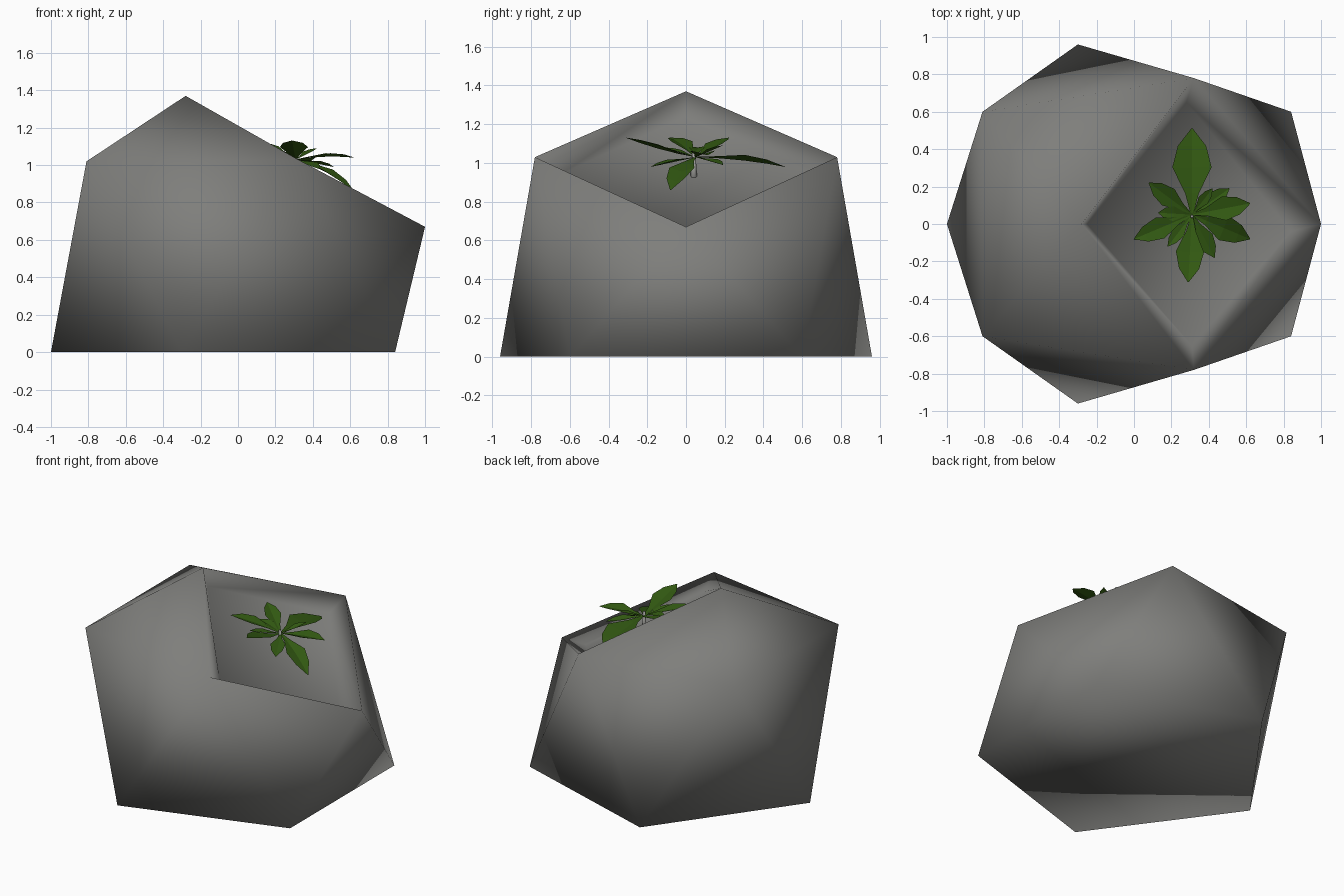
import bpy, bmesh
from mathutils import Vector

if "Cube" in bpy.data.objects:
    bpy.data.objects.remove(bpy.data.objects["Cube"])


def material(name, rgb):
    m = bpy.data.materials.new(name)
    m.diffuse_color = (*rgb, 1)
    m.use_nodes = True
    m.node_tree.nodes["Principled BSDF"].inputs["Base Color"].default_value = m.diffuse_color
    return m


stone = material("stone grey", (0.21, 0.21, 0.20))
leaf_green = material("leaf green", (0.032, 0.10, 0.006))
stem_grey = material("stem grey", (0.36, 0.36, 0.34))


def finish(name, bm, mat, smooth):
    me = bpy.data.meshes.new(name)
    bm.to_mesh(me)
    bm.free()
    me.materials.append(mat)
    for p in me.polygons:
        p.use_smooth = smooth
    ob = bpy.data.objects.new(name, me)
    bpy.context.collection.objects.link(ob)
    return ob


# Faceted planter: pentagon base, upper ring, tilted diamond opening
bm = bmesh.new()
base = [bm.verts.new(p) for p in
        [(-1, 0, 0), (-0.3, -0.96, 0), (0.84, -0.6, 0), (0.84, 0.6, 0), (-0.3, 0.96, 0)]]
ring = [bm.verts.new(p) for p in
        [(-0.81, -0.6, 1.02), (0.32, -0.78, 1.03), (1, 0, 0.67),
         (0.32, 0.78, 1.03), (-0.81, 0.6, 1.02)]]
apex = bm.verts.new((-0.28, 0, 1.37))
bm.faces.new(base[::-1])
for i in range(5):
    j = (i + 1) % 5
    bm.faces.new((base[i], base[j], ring[i]))
    bm.faces.new((base[j], ring[j], ring[i]))
for a, b in ((0, 1), (3, 4), (4, 0)):
    bm.faces.new((ring[a], ring[b], apex))

# Recess: sloping walls down to a tilted floor
rim = [apex, ring[1], ring[2], ring[3]]
floor = [bm.verts.new(p) for p in
         [(-0.25, 0, 1.24), (0.31, -0.65, 0.94), (0.84, -0.04, 0.645), (0.28, 0.65, 0.94)]]
for i in range(4):
    j = (i + 1) % 4
    bm.faces.new((rim[i], rim[j], floor[j], floor[i]))
bm.faces.new(floor)
bmesh.ops.recalc_face_normals(bm, faces=bm.faces)
finish("planter", bm, stone, True)

# Stem: thin tapered stalk
bm = bmesh.new()
bmesh.ops.create_cone(bm, cap_ends=True, segments=6, radius1=0.02, radius2=0.008, depth=0.16)
bmesh.ops.translate(bm, verts=bm.verts, vec=(0.31, 0.04, 0.98))
finish("stem", bm, stem_grey, True)


# Leaves: pointed blades folded along the midrib
def add_leaf(bm, tip, width, lift):
    root = Vector((0.31, 0.05, 1.03))
    tip = Vector(tip)
    along = tip - root
    side = along.cross(Vector((0, 0, 1))).normalized()
    rows = []
    for t, w in ((0, 0.06), (0.25, 0.35), (0.55, 1), (0.8, 0.72), (1, 0.04)):
        mid = root + along * t + Vector((0, 0, lift * 4 * t * (1 - t)))
        edge = side * (width * w / 2)
        up = Vector((0, 0, width * w * 0.14))
        rows.append([bm.verts.new(p) for p in (mid - edge + up, mid, mid + edge + up)])
    for r, s in zip(rows, rows[1:]):
        for k in range(2):
            bm.faces.new((r[k], r[k + 1], s[k + 1], s[k]))


bm = bmesh.new()
for tip, width, lift in (
        ((0.31, 0.51, 0.98), 0.21, 0.01),
        ((0.29, -0.31, 1.13), 0.15, -0.01),
        ((0.00, -0.08, 1.13), 0.12, 0.01),
        ((0.62, 0.11, 1.04), 0.13, 0.01),
        ((0.62, -0.08, 0.86), 0.14, 0.02),
        ((0.08, 0.22, 1.13), 0.11, 0.0),
        ((0.43, -0.18, 0.98), 0.10, 0.0),
        ((0.51, 0.19, 0.99), 0.09, 0.0),
        ((0.13, 0.06, 1.08), 0.08, 0.01),
        ((0.18, -0.12, 1.08), 0.07, 0.0),
        ((0.42, 0.19, 1.09), 0.06, 0.0)):
    add_leaf(bm, tip, width, lift)
finish("leaves", bm, leaf_green, False)
